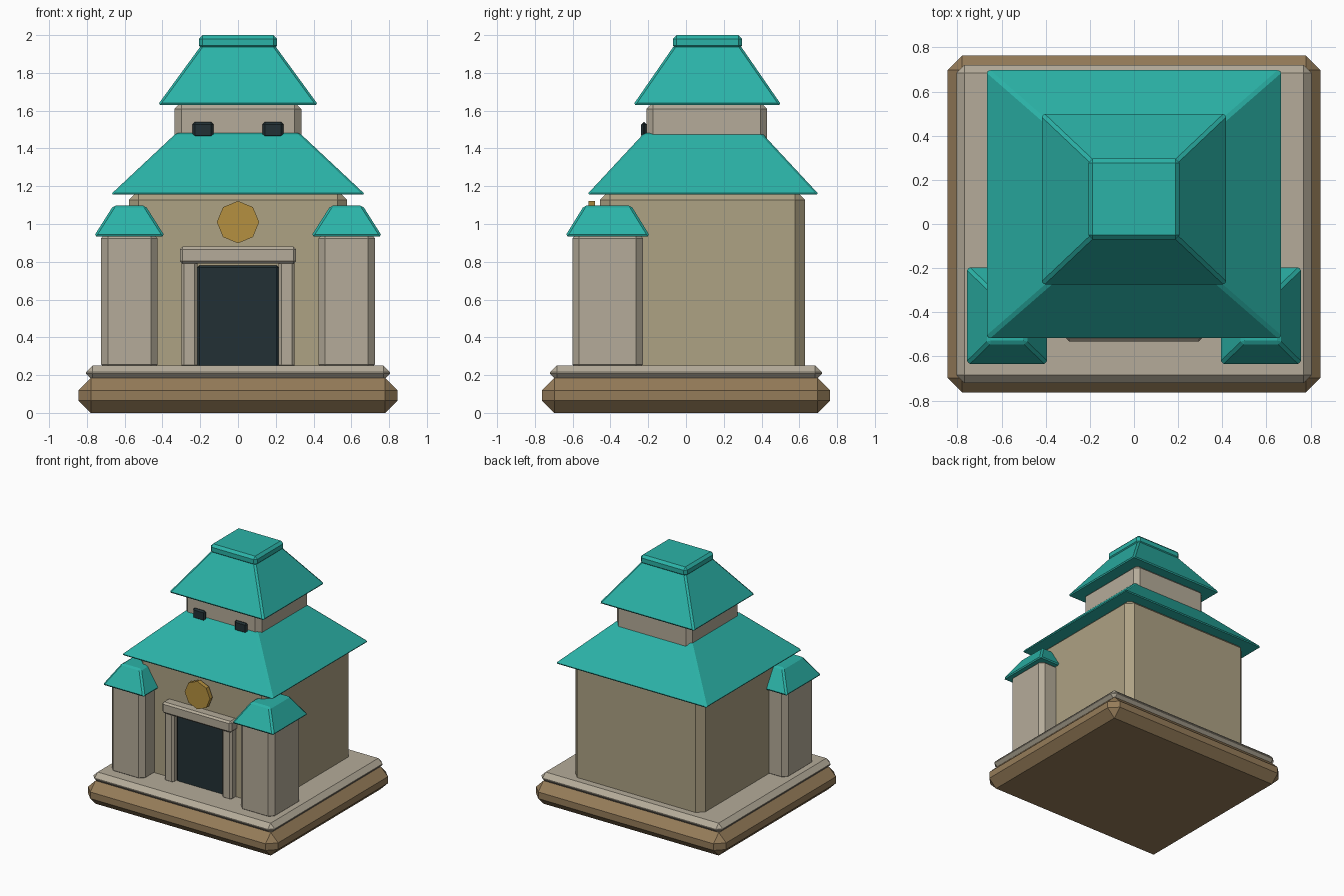
import bpy, bmesh, math

if "Cube" in bpy.data.objects:
    bpy.data.objects.remove(bpy.data.objects["Cube"])

def material(name, rgb):
    m = bpy.data.materials.new(name)
    m.diffuse_color = (*rgb, 1)
    m.use_nodes = True
    m.node_tree.nodes["Principled BSDF"].inputs["Base Color"].default_value = m.diffuse_color
    return m

STONE = material("stone", (0.46, 0.41, 0.32))
WALL = material("wall", (0.42, 0.36, 0.23))
EARTH = material("earth", (0.30, 0.20, 0.10))
TEAL = material("teal", (0.024, 0.45, 0.39))
DARK = material("dark", (0.016, 0.03, 0.035))
GOLD = material("gold", (0.46, 0.28, 0.05))

def finish(name, bm, mat, bevel):
    bmesh.ops.recalc_face_normals(bm, faces=bm.faces)
    me = bpy.data.meshes.new(name)
    bm.to_mesh(me)
    bm.free()
    me.materials.append(mat)
    ob = bpy.data.objects.new(name, me)
    bpy.context.collection.objects.link(ob)
    if bevel:
        mod = ob.modifiers.new("bevel", 'BEVEL')
        mod.width, mod.segments, mod.limit_method = bevel, 1, 'NONE'
    return ob

def block(name, x, y, z, mat, bevel=0.0, top=None):
    """Box from (min, max) ranges; top = (half x, half y) tapers the upper face."""
    cx, cy = sum(x) / 2, sum(y) / 2
    bottom = ((x[1] - x[0]) / 2, (y[1] - y[0]) / 2)
    bm = bmesh.new()
    rings = []
    for (hx, hy), h in ((bottom, z[0]), (top or bottom, z[1])):
        rings.append([bm.verts.new((cx + sx * hx, cy + sy * hy, h))
                      for sx, sy in ((-1, -1), (1, -1), (1, 1), (-1, 1))])
    a, b = rings
    bm.faces.new(a[::-1])
    bm.faces.new(b)
    for i in range(4):
        j = (i + 1) % 4
        bm.faces.new((a[i], a[j], b[j], b[i]))
    return finish(name, bm, mat, bevel)

# Stepped base
block("ground_base", (-0.845, 0.845), (-0.763, 0.763), (0, 0.185), EARTH, 0.066)
block("stone_plinth", (-0.805, 0.805), (-0.72, 0.72), (0.172, 0.252), STONE, 0.036)

# Main hall and its roof
block("main_hall", (-0.578, 0.578), (-0.455, 0.63), (0.20, 1.18), WALL, 0.052)
block("main_roof", (-0.675, 0.675), (-0.525, 0.705), (1.155, 1.483), TEAL, 0.012, (0.325, 0.31))

# Upper storey, roof and cap
block("upper_storey", (-0.335, 0.335), (-0.21, 0.43), (1.36, 1.645), STONE, 0.035)
block("upper_roof", (-0.425, 0.425), (-0.28, 0.505), (1.63, 1.945), TEAL, 0.012, (0.195, 0.175))
block("roof_cap", (-0.207, 0.207), (-0.07, 0.297), (1.925, 2.0), TEAL, 0.02)

# Doorway
block("door", (-0.215, 0.215), (-0.475, -0.43), (0.24, 0.78), DARK, 0.01)
block("door_lintel", (-0.308, 0.308), (-0.532, -0.43), (0.79, 0.88), STONE, 0.014)

# Mirrored parts: door jambs, front towers, upper windows
for side, s in (("left", -1), ("right", 1)):
    def span(a, b):
        return (a, b) if s > 0 else (-b, -a)
    block(f"{side}_door_jamb", span(0.215, 0.30), (-0.515, -0.43), (0.24, 0.81), STONE, 0.014)
    block(f"{side}_tower", span(0.425, 0.725), (-0.602, -0.228), (0.22, 0.96), STONE, 0.036)
    block(f"{side}_tower_roof", span(0.387, 0.763), (-0.64, -0.19), (0.935, 1.097), TEAL, 0.012, (0.085, 0.125))
    block(f"{side}_window", span(0.13, 0.24), (-0.237, -0.21), (1.457, 1.54), DARK, 0.012)

# Octagonal medallion above the door
bm = bmesh.new()
rims = [[bm.verts.new((0.112 * math.sin(i * math.pi / 4), y, 1.01 + 0.112 * math.cos(i * math.pi / 4)))
         for i in range(8)] for y in (-0.517, -0.483)]
for r in rims:
    bm.faces.new(r)
for i in range(8):
    j = (i + 1) % 8
    bm.faces.new((rims[0][i], rims[0][j], rims[1][j], rims[1][i]))
finish("medallion", bm, GOLD, 0)
